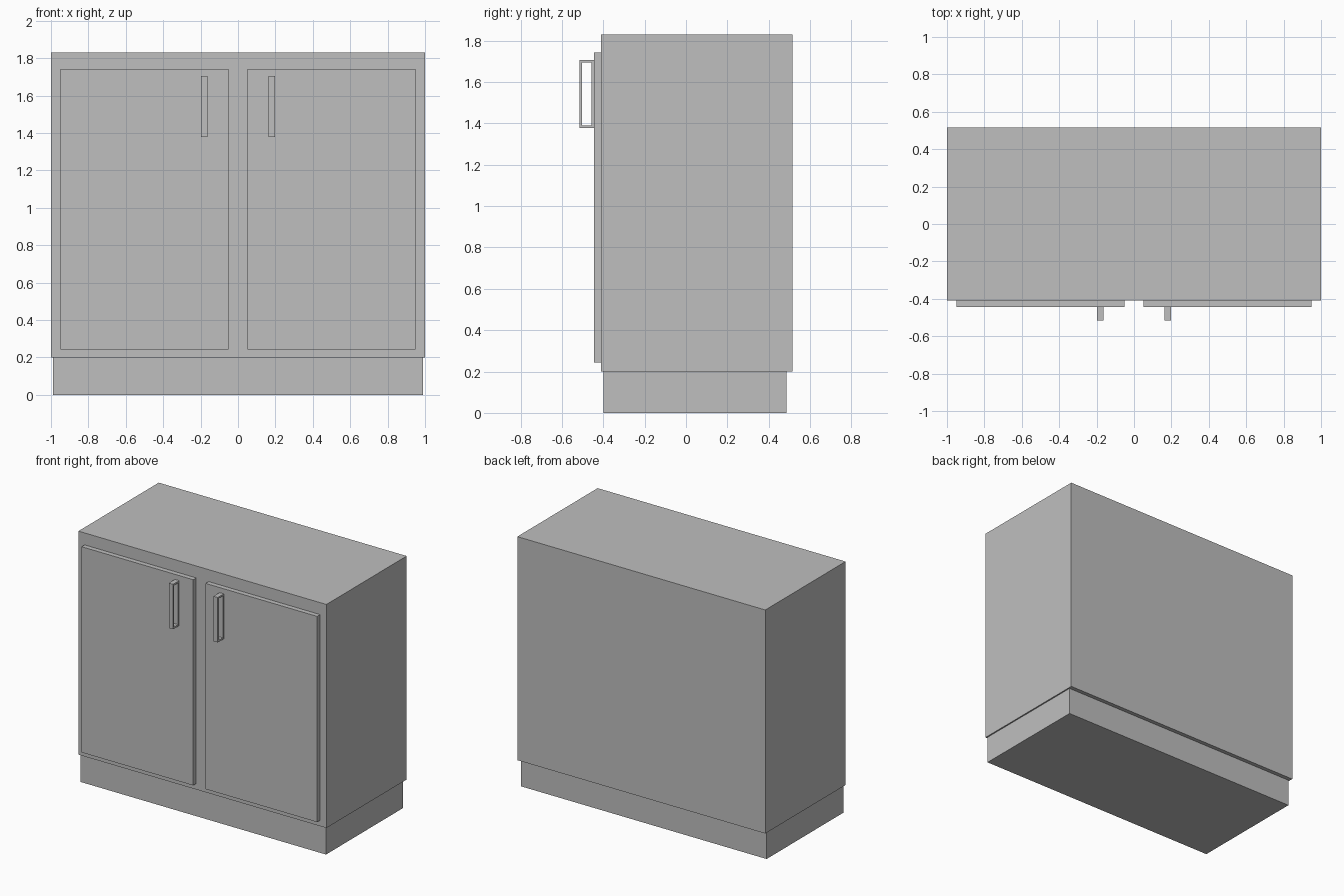
import bpy, bmesh

if "Cube" in bpy.data.objects:
    bpy.data.objects.remove(bpy.data.objects["Cube"])

grey = bpy.data.materials.new("light grey")
grey.diffuse_color = (0.52, 0.52, 0.52, 1)
grey.use_nodes = True
grey.node_tree.nodes["Principled BSDF"].inputs["Base Color"].default_value = grey.diffuse_color


def finish(name, bm):
    bmesh.ops.recalc_face_normals(bm, faces=bm.faces[:])
    mesh = bpy.data.meshes.new(name)
    bm.to_mesh(mesh)
    bm.free()
    mesh.materials.append(grey)
    obj = bpy.data.objects.new(name, mesh)
    bpy.context.collection.objects.link(obj)
    return obj


def box(name, x, y, z):
    """Box from (min, max) ranges."""
    bm = bmesh.new()
    bmesh.ops.create_cube(bm, size=1)
    for v in bm.verts:
        v.co = [r[0] + (c + 0.5) * (r[1] - r[0]) for c, r in zip(v.co, (x, y, z))]
    return finish(name, bm)


def loop_handle(name, x, y, z, t):
    """Rectangular ring in the y-z plane, extruded along x."""
    def corners(d):
        return [(y[0] + d, z[0] + d), (y[1] - d, z[0] + d),
                (y[1] - d, z[1] - d), (y[0] + d, z[1] - d)]
    bm = bmesh.new()
    outer, inner = ([bm.verts.new((x[0], *c)) for c in corners(d)] for d in (0, t))
    faces = []
    for i in range(4):
        j = (i + 1) % 4
        faces.append(bm.faces.new((outer[i], outer[j], inner[j], inner[i])))
    ext = bmesh.ops.extrude_face_region(bm, geom=faces, use_keep_orig=True)
    verts = [g for g in ext["geom"] if isinstance(g, bmesh.types.BMVert)]
    bmesh.ops.translate(bm, verts=verts, vec=(x[1] - x[0], 0, 0))
    return finish(name, bm)


# Cabinet body and recessed plinth
box("cabinet_body", (-1, 1), (-0.41, 0.515), (0.2, 1.83))
box("plinth", (-0.99, 0.99), (-0.40, 0.485), (0, 0.2))

# Pair of doors with loop handles
for side, s in (("left", -1), ("right", 1)):
    box(side + "_door", sorted((s * 0.05, s * 0.95)), (-0.445, -0.41), (0.243, 1.743))
    loop_handle(side + "_handle", sorted((s * 0.163, s * 0.197)),
                (-0.515, -0.445), (1.378, 1.706), 0.012)
